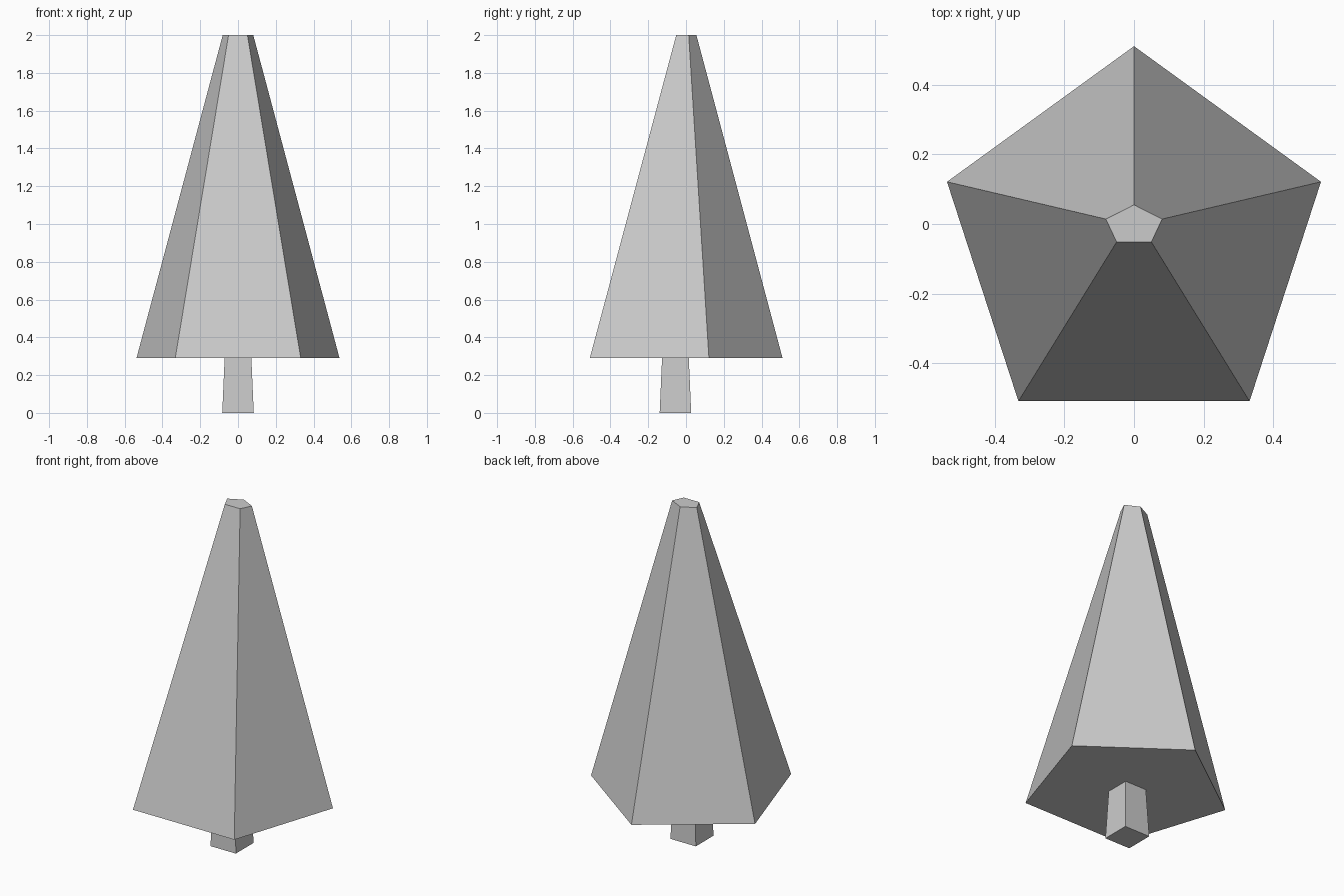
import bpy
import bmesh
from math import sin, cos, tau

if "Cube" in bpy.data.objects:
    bpy.data.objects.remove(bpy.data.objects["Cube"])


def ring(sides, rx, ry, cy, z, turn=0.0):
    """Regular polygon outline, first corner towards +y."""
    return [(rx * sin(tau * (i + turn) / sides),
             cy + ry * cos(tau * (i + turn) / sides), z) for i in range(sides)]


def frustum(name, lower, upper):
    """Capped flat-sided solid between two outlines."""
    bm = bmesh.new()
    a = [bm.verts.new(p) for p in lower]
    b = [bm.verts.new(p) for p in upper]
    n = len(a)
    bm.faces.new(a)
    bm.faces.new(b)
    for i in range(n):
        j = (i + 1) % n
        bm.faces.new((a[i], a[j], b[j], b[i]))
    bmesh.ops.recalc_face_normals(bm, faces=bm.faces)
    mesh = bpy.data.meshes.new(name)
    bm.to_mesh(mesh)
    bm.free()
    obj = bpy.data.objects.new(name, mesh)
    bpy.context.collection.objects.link(obj)
    return obj


# Five-sided foliage, its tip leaning slightly to the back
frustum("foliage",
        ring(5, 0.565, 0.564, -0.053, 0.29),
        ring(5, 0.085, 0.059, -0.004, 2.0))

# Tapered square trunk
frustum("trunk",
        ring(4, 0.118, 0.118, -0.056, 0.0, 0.5),
        ring(4, 0.1, 0.1, -0.056, 0.29, 0.5))
